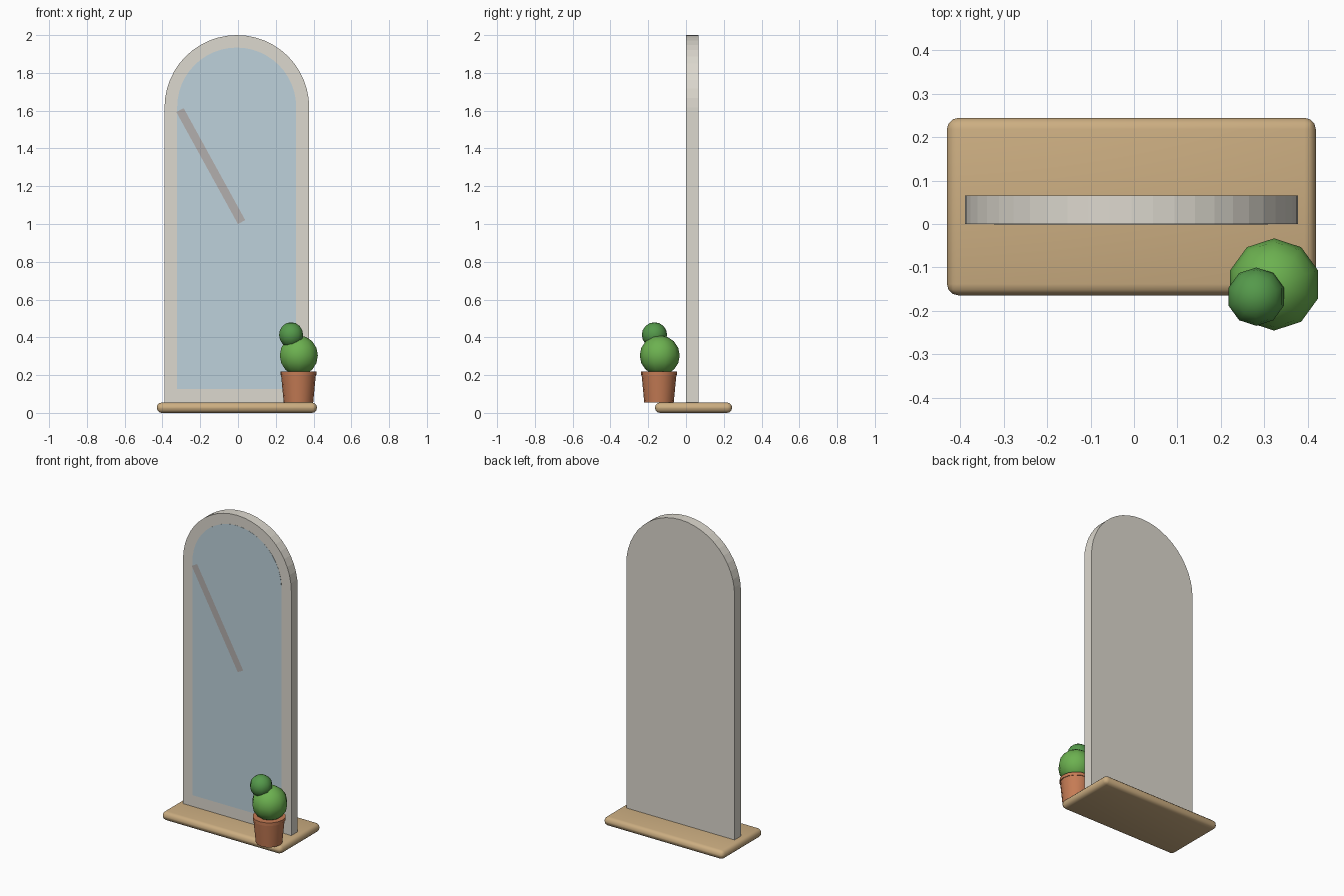
import bpy, bmesh, math
from mathutils import Vector

if "Cube" in bpy.data.objects:
    bpy.data.objects.remove(bpy.data.objects["Cube"])


def material(name, r, g, b, a=1.0):
    m = bpy.data.materials.new(name)
    m.diffuse_color = (r, g, b, a)
    m.use_nodes = True
    m.node_tree.nodes["Principled BSDF"].inputs["Base Color"].default_value = m.diffuse_color
    return m


CREAM = material("cream_paint", 0.72, 0.69, 0.62)
GLASS = material("mirror_glass", 0.51, 0.64, 0.71)
SHINE = material("shine", 0.45, 0.43, 0.42)
WOOD = material("wood", 0.60, 0.42, 0.22)
CLAY = material("clay", 0.56, 0.20, 0.09)
LEAF = material("leaf", 0.15, 0.44, 0.08)
LEAF_DARK = material("leaf_dark", 0.09, 0.32, 0.07)


def finish(name, bm, mat, smooth=None):
    mesh = bpy.data.meshes.new(name)
    bmesh.ops.recalc_face_normals(bm, faces=bm.faces)
    bm.to_mesh(mesh)
    bm.free()
    ob = bpy.data.objects.new(name, mesh)
    bpy.context.collection.objects.link(ob)
    mesh.materials.append(mat)
    if smooth:
        bpy.ops.object.select_all(action='DESELECT')
        ob.select_set(True)
        bpy.context.view_layer.objects.active = ob
        bpy.ops.object.shade_smooth_by_angle(angle=math.radians(smooth))
    return ob


def arch(name, cx, half, bottom, spring, y0, y1, mat, segs=24):
    """Round-topped slab, extruded from y0 back to y1."""
    pts = [(cx - half, bottom), (cx + half, bottom)]
    for i in range(segs + 1):
        a = math.pi * i / segs
        pts.append((cx + half * math.cos(a), spring + half * math.sin(a)))
    bm = bmesh.new()
    face = bm.faces.new([bm.verts.new((x, y0, z)) for x, z in pts])
    ext = bmesh.ops.extrude_face_region(bm, geom=[face], use_keep_orig=True)
    moved = [g for g in ext["geom"] if isinstance(g, bmesh.types.BMVert)]
    bmesh.ops.translate(bm, verts=moved, vec=(0, y1 - y0, 0))
    return finish(name, bm, mat)


def lathe(name, loc, profile, mat, segs, smooth=40):
    """Spin a (radius, z) profile round a vertical axis."""
    bm = bmesh.new()
    verts = [bm.verts.new((r, 0, z)) for r, z in profile]
    edges = [bm.edges.new(p) for p in zip(verts, verts[1:])]
    bmesh.ops.spin(bm, geom=verts + edges, cent=(0, 0, 0), axis=(0, 0, 1),
                   angle=2 * math.pi, steps=segs, use_duplicate=False)
    bmesh.ops.remove_doubles(bm, verts=bm.verts, dist=1e-4)
    bmesh.ops.translate(bm, verts=bm.verts, vec=loc)
    return finish(name, bm, mat, smooth)


def ball(name, loc, radius, mat):
    bm = bmesh.new()
    bmesh.ops.create_uvsphere(bm, u_segments=10, v_segments=8, radius=radius)
    bmesh.ops.translate(bm, verts=bm.verts, vec=loc)
    return finish(name, bm, mat, 60)


# Base board with rounded edges
bm = bmesh.new()
bmesh.ops.create_cube(bm, size=1)
bmesh.ops.scale(bm, verts=bm.verts, vec=(0.848, 0.408, 0.055))
bmesh.ops.translate(bm, verts=bm.verts, vec=(-0.006, 0.04, 0.0275))
bmesh.ops.bevel(bm, geom=bm.edges[:], offset=0.026, segments=3, profile=0.5,
                affect='EDGES')
finish("base_board", bm, WOOD, 40)

# Arched frame and the glass lying on its front
arch("frame", -0.006, 0.383, 0.055, 1.617, 0.0, 0.065, CREAM)
arch("mirror", -0.007, 0.315, 0.127, 1.619, -0.001, 0.001, GLASS)

# Diagonal shine strip on the glass
a, b = Vector((-0.307, -0.002, 1.603)), Vector((0.019, -0.002, 1.01))
side = (b - a).cross(Vector((0, 1, 0))).normalized() * 0.022
bm = bmesh.new()
bm.faces.new([bm.verts.new(p) for p in (a + side, a - side, b - side, b + side)])
strip = finish("shine_strip", bm, SHINE)
if strip.data.polygons[0].normal.y > 0:
    strip.data.flip_normals()

# Plant pot with lip, then the two leaf balls
lathe("plant_pot", (0.32, -0.143, 0),
      [(0, 0.055), (0.078, 0.055), (0.092, 0.2), (0.096, 0.2),
       (0.096, 0.22), (0, 0.22)], CLAY, 16)
ball("large_leaf_ball", (0.322, -0.139, 0.304), 0.106, LEAF)
ball("small_leaf_ball", (0.281, -0.167, 0.413), 0.067, LEAF_DARK)
